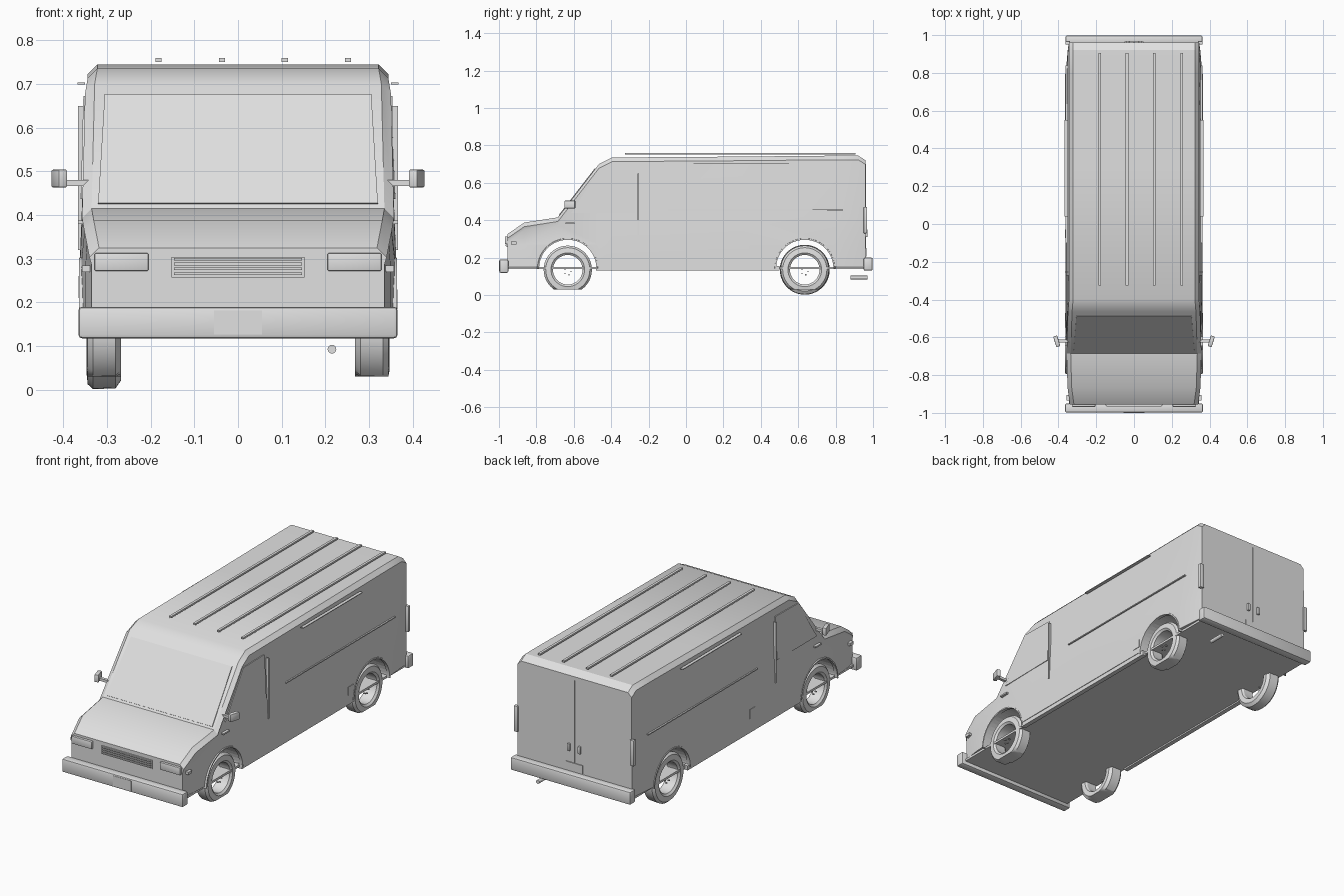
import bpy, bmesh, math
from mathutils import Vector
from mathutils.bvhtree import BVHTree

if "Cube" in bpy.data.objects:
    bpy.data.objects.remove(bpy.data.objects["Cube"], do_unlink=True)

paint = bpy.data.materials.new("light_grey")
paint.use_nodes = True
grey = (0.75, 0.75, 0.75, 1)
paint.diffuse_color = grey
paint.node_tree.nodes["Principled BSDF"].inputs["Base Color"].default_value = grey
SIDES = (("left", 1), ("right", -1))


def finish(name, bm, smooth=True):
    bmesh.ops.recalc_face_normals(bm, faces=bm.faces)
    mesh = bpy.data.meshes.new(name)
    bm.to_mesh(mesh)
    bm.free()
    obj = bpy.data.objects.new(name, mesh)
    bpy.context.collection.objects.link(obj)
    mesh.materials.append(paint)
    bpy.ops.object.select_all(action="DESELECT")
    obj.select_set(True)
    bpy.context.view_layer.objects.active = obj
    if smooth:
        bpy.ops.object.shade_smooth_by_angle(angle=math.radians(30))
    return obj


def box(name, x, y, z, bevel=0.0, turn=0.0):
    bm = bmesh.new()
    bmesh.ops.create_cube(bm, size=1)
    size = Vector((abs(x[1] - x[0]), y[1] - y[0], z[1] - z[0]))
    bmesh.ops.scale(bm, vec=size, verts=bm.verts)
    if bevel:
        bmesh.ops.bevel(bm, geom=bm.edges[:], offset=bevel, segments=2,
                        profile=0.5, affect="EDGES")
    obj = finish(name, bm)
    obj.location = (sum(x) / 2, sum(y) / 2, sum(z) / 2)
    obj.rotation_euler.z = turn
    return obj


def lathe(name, profile, y, z, arc=360, steps=40, ground=-1.0):
    """Sweep a closed (x, radius) profile round an axis along x."""
    bm = bmesh.new()
    full = arc == 360
    rings = []
    for i in range(steps if full else steps + 1):
        a = math.radians(arc) * i / steps
        rings.append([bm.verts.new((x, y + r * math.cos(a), max(ground, z + r * math.sin(a))))
                      for x, r in profile])
    n = len(profile)
    for i in range(steps):
        a, b = rings[i], rings[(i + 1) % len(rings)]
        for j in range(n):
            k = (j + 1) % n
            bm.faces.new((a[j], a[k], b[k], b[j]))
    if not full:
        bm.faces.new(rings[0])
        bm.faces.new(rings[-1])
    return finish(name, bm)


def plate(name, corners, out, thick=0.005):
    """Thin plate standing proud of the body along a direction."""
    bm = bmesh.new()
    out = Vector(out) * thick
    low = [bm.verts.new(Vector(c) - out * 0.2) for c in corners]
    top = [bm.verts.new(Vector(c) + out * 0.8) for c in corners]
    bm.faces.new(low)
    bm.faces.new(top)
    for i in range(len(low)):
        k = (i + 1) % len(low)
        bm.faces.new((low[i], low[k], top[k], top[i]))
    return finish(name, bm, smooth=False)


# Body shell: y, roof height, lower, belt and roof half widths
stations = [
    (-0.955, 0.325, 0.335, 0.335, 0.318),
    (-0.865, 0.387, 0.350, 0.345, 0.330),
    (-0.685, 0.415, 0.361, 0.350, 0.335),
    (-0.465, 0.700, 0.363, 0.355, 0.328),
    (-0.395, 0.735, 0.363, 0.357, 0.322),
    (0.300, 0.740, 0.363, 0.358, 0.322),
    (0.800, 0.745, 0.361, 0.356, 0.322),
    (0.920, 0.745, 0.351, 0.350, 0.322),
    (0.960, 0.720, 0.345, 0.345, 0.322),
]
bm = bmesh.new()
rings = []
for y, top, low, belt, roof in stations:
    half = [(low, 0.152), (low, 0.27), (belt, min(0.42, top - 0.04)),
            (roof + 0.022, top - 0.022), (roof, top)]
    outline = half + [(-x, z) for x, z in reversed(half)]
    rings.append([bm.verts.new((x, y, z)) for x, z in outline])
for a, b in zip(rings, rings[1:]):
    for j in range(len(a)):
        k = (j + 1) % len(a)
        bm.faces.new((a[j], a[k], b[k], b[j]))
bm.faces.new(rings[0])
bm.faces.new(rings[-1])
bmesh.ops.recalc_face_normals(bm, faces=bm.faces)
skin = BVHTree.FromBMesh(bm)
body = finish("body", bm)


def on_side(s, y, z):
    return skin.ray_cast(Vector((s, y, z)), Vector((-s, 0, 0)))[0]


def on_front(x, z):
    return skin.ray_cast(Vector((x, -2, z)), Vector((0, 1, 0)))[0]


# Wheel arches
AXLES = (("front", -0.632), ("rear", 0.635))
for end, y in AXLES:
    bpy.ops.mesh.primitive_cylinder_add(vertices=48, radius=0.158, depth=1,
                                        location=(0, y, 0.142),
                                        rotation=(0, math.pi / 2, 0))
    cutter = bpy.context.object
    cutter.hide_render = True
    bpy.context.view_layer.objects.active = body
    cut = body.modifiers.new("arch", "BOOLEAN")
    cut.operation = "DIFFERENCE"
    cut.solver = "EXACT"
    cut.object = cutter
    bpy.ops.object.modifier_apply(modifier=cut.name)
    bpy.data.objects.remove(cutter, do_unlink=True)

box("floor", (-0.345, 0.345), (-0.95, 0.95), (0.138, 0.150))

# Wheels, arch lips and lug nuts
tyre = [(0.270, 0.085), (0.268, 0.110), (0.280, 0.127), (0.332, 0.129),
        (0.344, 0.118), (0.347, 0.090), (0.338, 0.079), (0.280, 0.079)]
lip = [(0.345, 0.153), (0.364, 0.153), (0.364, 0.160), (0.345, 0.165)]
for side, s in SIDES:
    for end, y in AXLES:
        whole = end == "rear" and s < 0
        grow = 1.035 if whole else 1
        lathe(f"{end}_{side}_tyre", [(s * x, r * grow) for x, r in tyre], y, 0.135,
              ground=0 if whole else 0.03)
        lathe(f"{end}_{side}_arch_lip", [(s * x, r) for x, r in lip], y, 0.142, arc=180)
        for i in range(5):
            a = math.tau * i / 5
            ly, lz = y + 0.018 * math.cos(a), 0.125 + 0.018 * math.sin(a)
            box(f"{end}_{side}_lug_nut", (s * 0.325, s * 0.335),
                (ly - 0.003, ly + 0.003), (lz - 0.003, lz + 0.003))

# Bumpers and number plates
box("front_bumper", (-0.365, 0.365), (-0.998, -0.950), (0.118, 0.190), 0.008)
box("rear_bumper", (-0.362, 0.362), (0.950, 0.998), (0.130, 0.200), 0.008)
box("front_number_plate", (-0.055, 0.055), (-1.0, -0.996), (0.127, 0.182))
box("rear_number_plate", (-0.05, 0.05), (0.958, 0.965), (0.205, 0.250))

# Roof ribs
for x in (-0.182, -0.037, 0.107, 0.252):
    box("roof_rib", (x - 0.007, x + 0.007), (-0.325, 0.905), (0.750, 0.759))

# Windscreen
plate("windscreen", [on_front(x, z) for x, z in
      ((-0.32, 0.425), (0.32, 0.425), (0.305, 0.675), (-0.305, 0.675))],
      (0, -0.79, 0.61))

# Grille
box("grille_surround", (-0.152, 0.152), (-0.960, -0.950), (0.257, 0.304))
for i in range(4):
    z = 0.263 + i * 0.011
    box("grille_slat", (-0.146, 0.146), (-0.966, -0.955), (z, z + 0.006))

for side, s in SIDES:
    # Lamps
    box(f"{side}_headlight", (s * 0.205, s * 0.328), (-0.968, -0.948), (0.272, 0.313), 0.003)
    box(f"{side}_side_lamp", (s * 0.335, s * 0.357), (-0.935, -0.905), (0.270, 0.285))
    box(f"{side}_tail_lamp", (s * 0.338, s * 0.362), (0.950, 0.968), (0.330, 0.470), 0.002)

    # Side glass, seams and sill
    plate(f"{side}_door_window", [on_side(s, y, z) for y, z in
          ((-0.615, 0.437), (-0.27, 0.437), (-0.27, 0.672), (-0.46, 0.672))], (s, 0, 0))
    for name, y, z, reach in (
            ("door_seam", (-0.258, -0.252), (0.32, 0.65), 0.366),
            ("side_moulding", (-0.10, 0.84), (0.452, 0.458), 0.363),
            ("gutter", (0.04, 0.55), (0.699, 0.703), 0.367),
            ("door_handle", (-0.645, -0.595), (0.380, 0.388), 0.366)):
        box(f"{side}_{name}", (s * 0.350, s * reach), y, z)
    box(f"{side}_sill", (s * 0.335, s * 0.360), (-0.48, 0.50), (0.130, 0.155))

    # Mirrors
    box(f"{side}_mirror_arm", (s * 0.340, s * 0.405), (-0.628, -0.612), (0.466, 0.480))
    box(f"{side}_mirror", (s * 0.398, s * 0.420), (-0.650, -0.592), (0.463, 0.504),
        0.004, turn=-s * 0.3)

    # Back door handles
    box(f"{side}_back_handle", (s * 0.025, s * 0.040), (0.955, 0.970), (0.310, 0.350), 0.002)

box("back_door_seam", (-0.002, 0.002), (0.955, 0.963), (0.21, 0.70))
box("left_flap", (0.355, 0.365), (0.43, 0.475), (0.185, 0.230))
box("right_fuel_flap", (-0.365, -0.355), (-0.075, -0.030), (0.210, 0.260))

# Tailpipe
bpy.ops.mesh.primitive_cylinder_add(vertices=16, radius=0.01, depth=0.09,
                                    location=(0.215, 0.925, 0.093),
                                    rotation=(math.pi / 2, 0, 0))
pipe = bpy.context.object
pipe.name = "tailpipe"
pipe.data.materials.append(paint)
bpy.ops.object.shade_smooth_by_angle(angle=math.radians(30))
